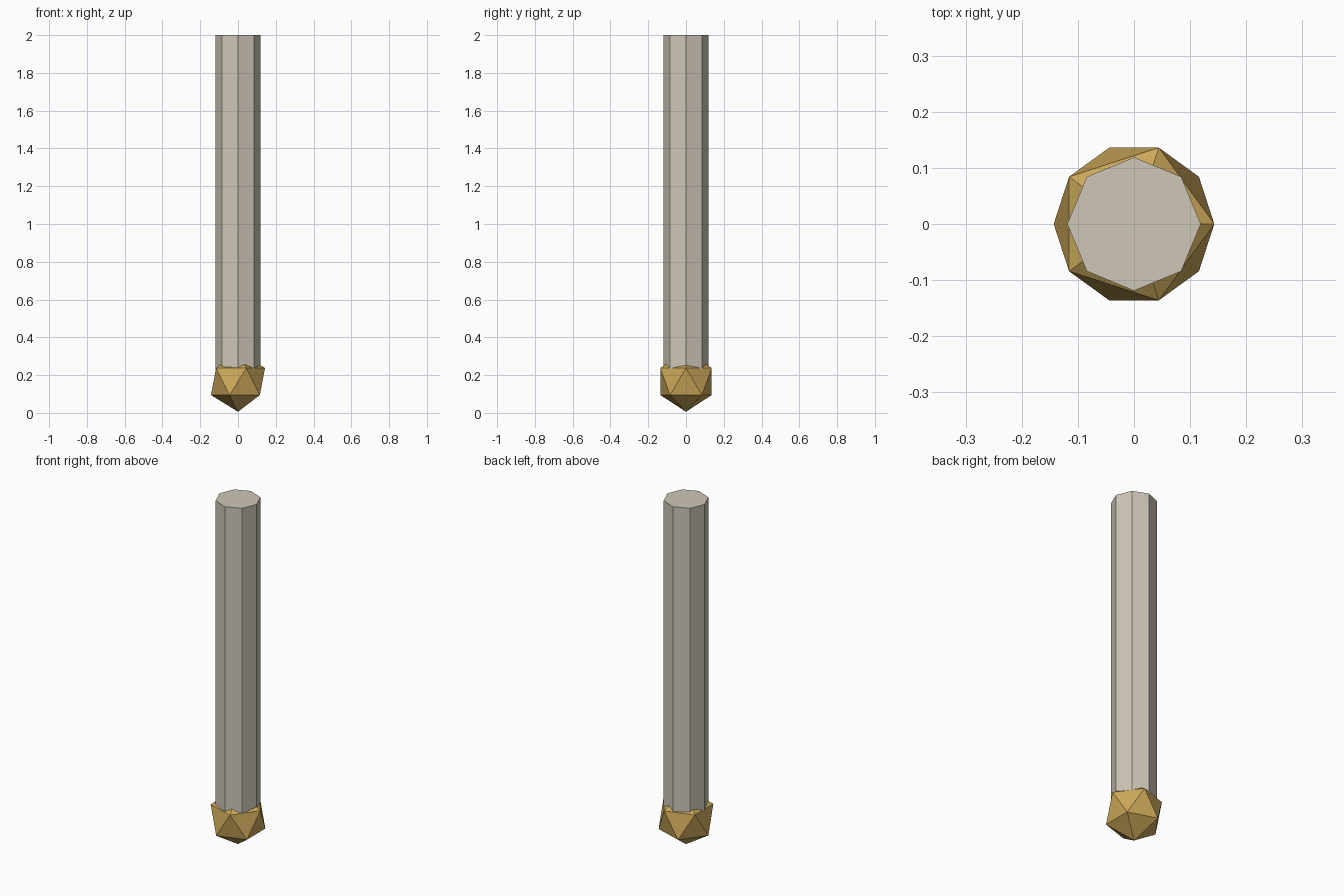
import bpy

if "Cube" in bpy.data.objects:
    bpy.data.objects.remove(bpy.data.objects["Cube"])


def paint(obj, name, color):
    mat = bpy.data.materials.new(name)
    mat.diffuse_color = (*color, 1)
    mat.use_nodes = True
    mat.node_tree.nodes["Principled BSDF"].inputs["Base Color"].default_value = mat.diffuse_color
    obj.data.materials.append(mat)


BALL_R, BALL_Z = 0.16, 0.166
POLE_R, POLE_TOP = 0.119, 2.0

# Eight-sided pole, its lower end sunk to the middle of the ball
bpy.ops.mesh.primitive_cylinder_add(
    vertices=8, radius=POLE_R, depth=POLE_TOP - BALL_Z,
    location=(0, 0, (POLE_TOP + BALL_Z) / 2))
pole = bpy.context.object
pole.name = "pole"
paint(pole, "pale_beige", (0.62, 0.57, 0.48))

# Faceted brass ball at the foot
bpy.ops.mesh.primitive_ico_sphere_add(
    subdivisions=1, radius=BALL_R, location=(0, 0, BALL_Z))
ball = bpy.context.object
ball.name = "foot_ball"
paint(ball, "brass", (0.60, 0.39, 0.10))
